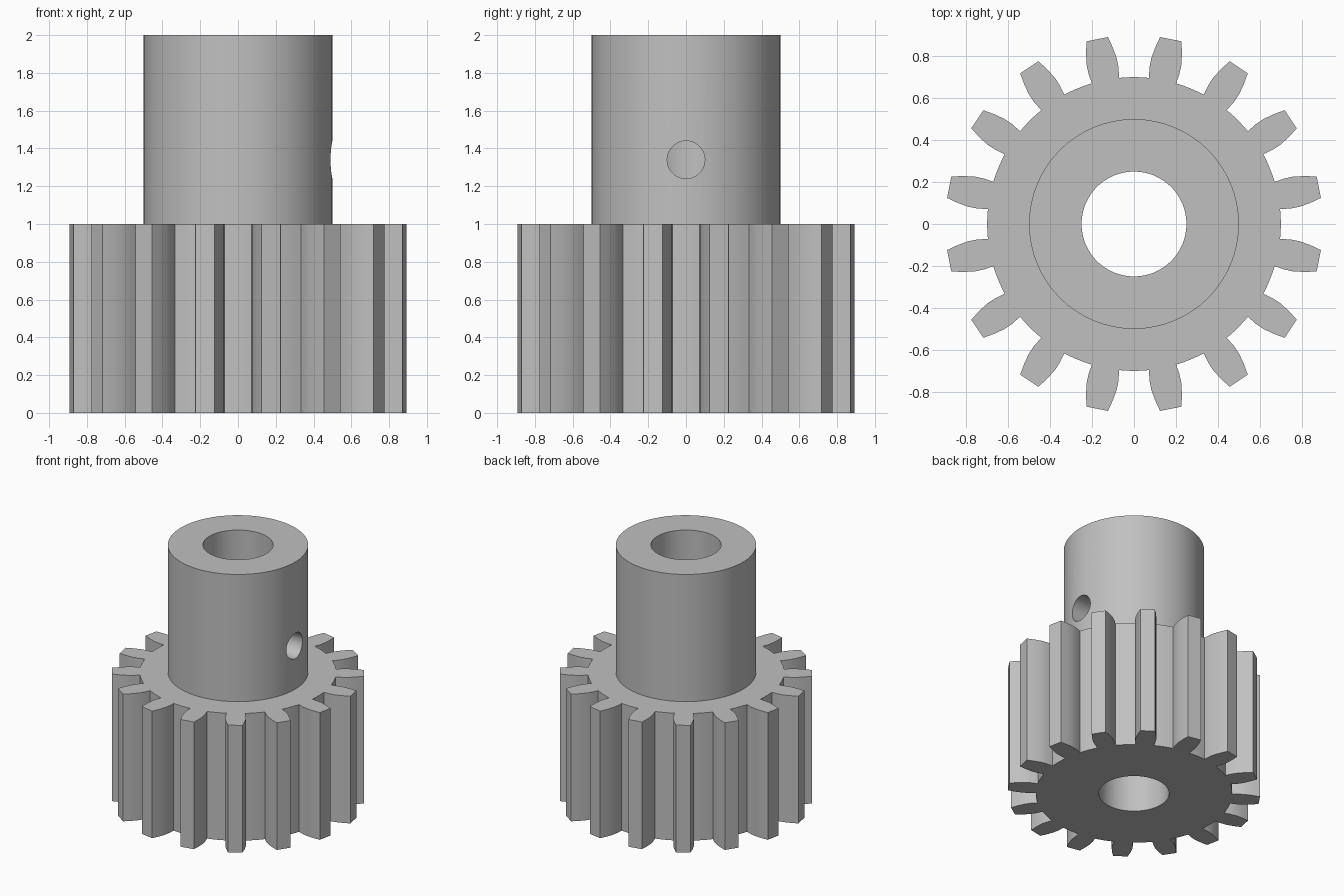
import bpy
import bmesh
from math import pi, radians, atan2, hypot, cos, sin

if "Cube" in bpy.data.objects:
    bpy.data.objects.remove(bpy.data.objects["Cube"])

TEETH = 16
ROOT_R, HUB_R, BORE_R, SCREW_R = 0.70, 0.50, 0.25, 0.10
GEAR_TOP, HUB_TOP, SCREW_Z = 1.0, 2.0, 1.34

# One flat steel grey
steel = bpy.data.materials.new("steel_grey")
steel.use_nodes = True
colour = (0.53, 0.53, 0.53, 1)
steel.diffuse_color = colour
steel.node_tree.nodes["Principled BSDF"].inputs["Base Color"].default_value = colour


def prism(name, outline, z0, z1):
    """Extrude a closed outline of (x, y) points from z0 to z1."""
    mesh = bpy.data.meshes.new(name)
    bm = bmesh.new()
    base = bm.faces.new([bm.verts.new((x, y, z0)) for x, y in outline])
    top = bmesh.ops.extrude_face_region(bm, geom=[base])["geom"]
    bmesh.ops.translate(bm, vec=(0, 0, z1 - z0),
                        verts=[v for v in top if isinstance(v, bmesh.types.BMVert)])
    bmesh.ops.recalc_face_normals(bm, faces=bm.faces)
    bm.to_mesh(mesh)
    bm.free()
    obj = bpy.data.objects.new(name, mesh)
    bpy.context.collection.objects.link(obj)
    mesh.materials.append(steel)
    return obj


def circle(radius, sides=64):
    return [(radius * cos(2 * pi * i / sides), radius * sin(2 * pi * i / sides))
            for i in range(sides)]


def cut(obj, cutter):
    """Subtract the cutter and bake the result."""
    cutter.hide_render = True
    mod = obj.modifiers.new("cut", "BOOLEAN")
    mod.operation, mod.solver, mod.object = "DIFFERENCE", "EXACT", cutter
    bpy.ops.object.select_all(action="DESELECT")
    obj.select_set(True)
    bpy.context.view_layer.objects.active = obj
    bpy.ops.object.modifier_apply(modifier=mod.name)
    bpy.data.objects.remove(cutter)


# Toothed wheel: half-tooth flank as (distance out, half width), mirrored and repeated
flank = [(0.697, 0.066), (0.745, 0.073), (0.79, 0.0735), (0.845, 0.065), (0.898, 0.052)]
tooth = [(r, -w) for r, w in flank] + [(r, w) for r, w in reversed(flank)]
pitch = 2 * pi / TEETH
outline = []
for k in range(TEETH):
    mid = (k + 0.5) * pitch
    polar = [(hypot(r, w), atan2(w, r)) for r, w in tooth]
    # arc along the root to the next tooth
    start = polar[-1][1]
    gap = pitch - 2 * start
    polar += [(ROOT_R, start + gap * i / 4) for i in (1, 2, 3)]
    outline += [(r * cos(mid + a), r * sin(mid + a)) for r, a in polar]
gear = prism("gear_wheel", outline, 0, GEAR_TOP)
hub = prism("hub", circle(HUB_R), GEAR_TOP, HUB_TOP)

# Shaft bore through both parts
for part in (gear, hub):
    cut(part, prism("bore_cutter", circle(BORE_R), -0.1, HUB_TOP + 0.1))

# Set screw hole through one wall of the hub
screw = prism("screw_cutter", circle(SCREW_R, 32), 0, 0.6)
screw.rotation_euler = (0, radians(90), 0)
screw.location = (0.05, 0, SCREW_Z)
cut(hub, screw)

# Smooth round walls, crisp edges
for part in (gear, hub):
    bpy.ops.object.select_all(action="DESELECT")
    part.select_set(True)
    bpy.context.view_layer.objects.active = part
    bpy.ops.object.shade_smooth_by_angle(angle=radians(25))
